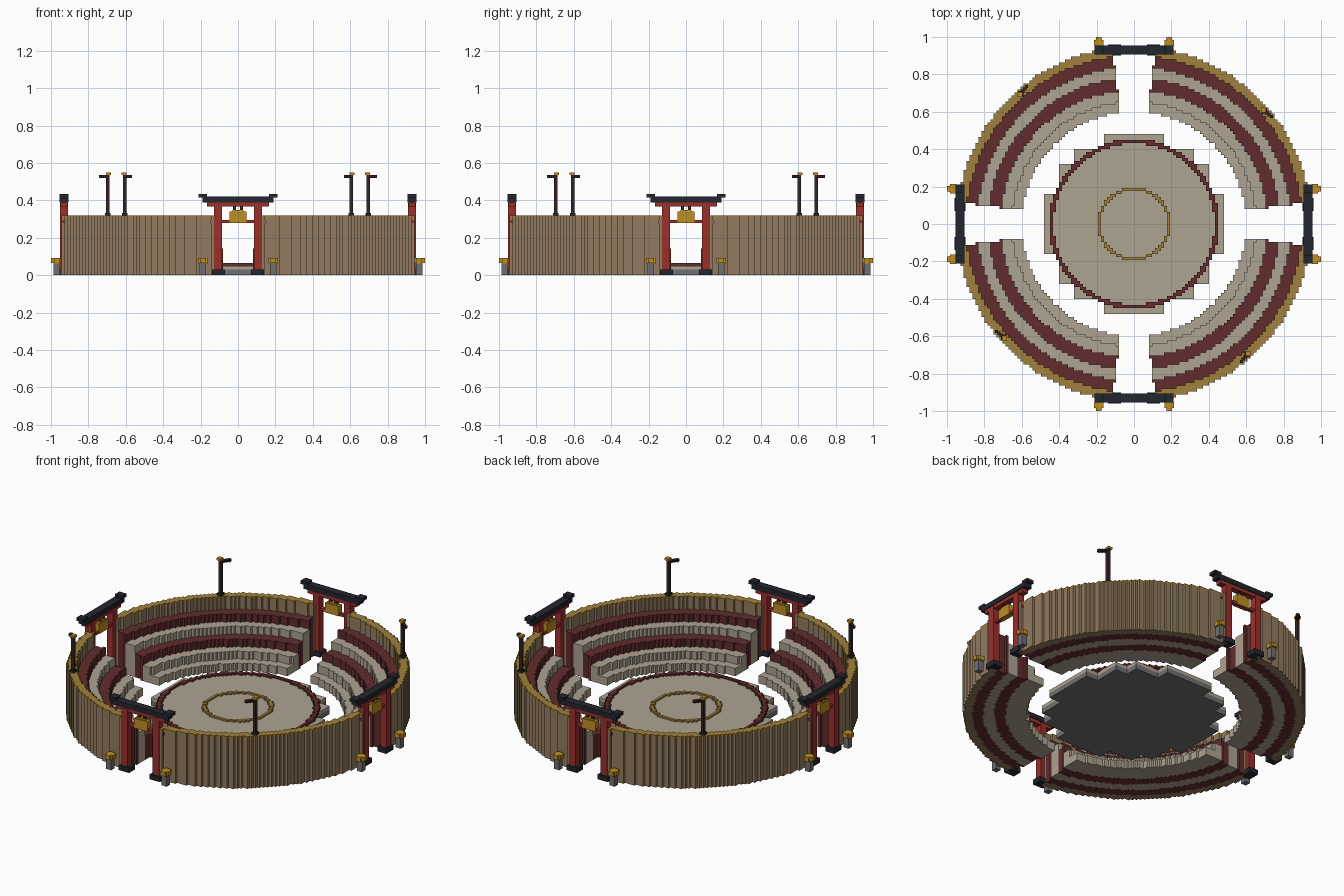
import bpy, bmesh, math
from mathutils import Matrix, Vector

if "Cube" in bpy.data.objects:
    bpy.data.objects.remove(bpy.data.objects["Cube"])

V = 0.016            # small block size
N = 62               # half the grid width in blocks


def mat(name, r, g, b):
    m = bpy.data.materials.new(name)
    lin = [((c / 255 + 0.055) / 1.055) ** 2.4 for c in (r, g, b)]
    m.diffuse_color = (*lin, 1)
    m.use_nodes = True
    m.node_tree.nodes["Principled BSDF"].inputs["Base Color"].default_value = m.diffuse_color
    return m


SAND = mat("sand stone", 174, 163, 145)
MAROON = mat("maroon seat", 98, 44, 45)
WOOD = mat("brown wood", 146, 123, 97)
OCHRE = mat("ochre trim", 160, 128, 60)
RED = mat("gate red", 154, 48, 43)
BLACK = mat("dark slate", 35, 38, 46)
STONE = mat("grey stone", 112, 112, 112)
GOLD = mat("gold", 190, 142, 36)
POLE = mat("dark pole wood", 52, 36, 36)


def finish(bm, name, material):
    me = bpy.data.meshes.new(name)
    bm.to_mesh(me)
    bm.free()
    me.materials.append(material)
    ob = bpy.data.objects.new(name, me)
    bpy.context.collection.objects.link(ob)
    return ob


def layer(name, material, rule, z0, z1, size=V, n=N):
    """Extrude every grid block whose centre satisfies the rule."""
    bm = bmesh.new()
    cache = {}

    def v(i, j, z):
        if (i, j, z) not in cache:
            cache[i, j, z] = bm.verts.new((i * size, j * size, z))
        return cache[i, j, z]

    cells = {(i, j) for i in range(-n, n) for j in range(-n, n)
             if rule((i + .5) * size, (j + .5) * size)}
    for i, j in cells:
        c = [(i, j), (i + 1, j), (i + 1, j + 1), (i, j + 1)]
        bm.faces.new([v(*p, z1) for p in c])
        bm.faces.new([v(*p, z0) for p in reversed(c)])
        for k, (dx, dy) in enumerate([(0, -1), (1, 0), (0, 1), (-1, 0)]):
            if (i + dx, j + dy) not in cells:
                a, b = c[k], c[(k + 1) % 4]
                bm.faces.new([v(*a, z0), v(*b, z0), v(*b, z1), v(*a, z1)])
    return finish(bm, name, material)


def ring(r0, r1, gap=0.0):
    def rule(x, y):
        a, b = sorted((abs(x), abs(y)))
        return r0 <= math.hypot(x, y) < r1 and a >= gap * b
    return rule


def boxes(name, material, spec, turn):
    """Boxes given as (x0, x1, y0, y1, z0, z1), turned by quarter turns."""
    bm = bmesh.new()
    rot = Matrix.Rotation(turn * math.pi / 2, 4, 'Z')
    for x0, x1, y0, y1, z0, z1 in spec:
        m = (rot @ Matrix.Translation(((x0 + x1) / 2, (y0 + y1) / 2, (z0 + z1) / 2))
             @ Matrix.Diagonal((x1 - x0, y1 - y0, z1 - z0, 1)))
        bmesh.ops.create_cube(bm, size=1, matrix=m)
    return finish(bm, name, material)


def both(x0, x1, *rest):
    return [(x0, x1, *rest), (-x1, -x0, *rest)]


# Seating tiers in four quadrants, then the outer wall and its trim
GAP = math.tan(math.radians(7))
tiers = [(0.60, 0.655, 0.048, SAND), (0.655, 0.715, 0.096, SAND),
         (0.715, 0.78, 0.144, MAROON), (0.78, 0.84, 0.192, SAND),
         (0.84, 0.90, 0.24, MAROON)]
for k, (r0, r1, h, m) in enumerate(tiers):
    layer(f"seat_tier_{k + 1}", m, ring(r0, r1, GAP), 0, h)
layer("outer_wall", WOOD, ring(0.90, 0.948, GAP), 0, 0.309)
layer("wall_trim", OCHRE, ring(0.90, 0.948, GAP), 0.309, 0.32)

# Central platform in coarse blocks, with two raised rings
def coarse(x, y):
    return math.hypot(x, y) < 0.475

layer("platform_base", STONE, coarse, 0, 0.03, 0.08, 6)
layer("platform_top", SAND, coarse, 0.03, 0.05, 0.08, 6)
layer("platform_floor", SAND, ring(0, 0.43), 0.05, 0.056)
layer("platform_red_ring", MAROON, ring(0.428, 0.453), 0.05, 0.066)
layer("platform_gold_ring", OCHRE, ring(0.178, 0.194), 0.05, 0.066)

for t, side in enumerate(("front", "right", "back", "left")):
    # Gate: posts, beams, dark roof bar with raised tips, hanging plaque
    boxes(f"{side}_gate_frame", RED,
          both(0.085, 0.127, -0.951, -0.909, 0.03, 0.385)
          + [(-0.165, 0.165, -0.949, -0.911, 0.368, 0.39),
             (-0.148, 0.148, -0.942, -0.918, 0.28, 0.296)], t)
    boxes(f"{side}_gate_feet", BLACK, both(0.07, 0.14, -0.96, -0.90, 0, 0.03), t)
    boxes(f"{side}_gate_roof", BLACK,
          [(-0.19, 0.19, -0.954, -0.906, 0.39, 0.42)]
          + both(0.165, 0.21, -0.954, -0.906, 0.415, 0.434), t)
    boxes(f"{side}_gate_plaque", GOLD,
          [(-0.046, 0.046, -0.947, -0.913, 0.28, 0.34),
           (-0.03, 0.03, -0.943, -0.917, 0.34, 0.35)], t)
    boxes(f"{side}_plaque_hanger", POLE,
          both(0.01, 0.026, -0.938, -0.922, 0.35, 0.37), t)
    # Stone lanterns beside the gate
    boxes(f"{side}_lantern_posts", STONE, both(0.172, 0.206, -0.987, -0.953, 0, 0.066), t)
    boxes(f"{side}_lantern_tops", GOLD,
          both(0.164, 0.214, -0.985, -0.952, 0.064, 0.092)
          + both(0.174, 0.204, -1.0, -0.945, 0.066, 0.092), t)
    # Lamp pole on the wall with a tangential arm
    px, py = 0.697, 0.605
    boxes(f"{side}_lamp_pole", POLE, [(px - .009, px + .009, py - .009, py + .009, 0.32, 0.535)], t)
    boxes(f"{side}_lamp_foot", BLACK, [(px - .015, px + .015, py - .015, py + .015, 0.32, 0.334)], t)
    boxes(f"{side}_lamp_arm", POLE,
          [(px + d - .009, px + d + .009, py - d * .8 - .009, py - d * .8 + .009, 0.52, 0.536)
           for d in (0.012, 0.025, 0.038)], t)
    boxes(f"{side}_lamp_cap", GOLD, [(px - .017, px + .01, py - .01, py + .017, 0.536, 0.55)], t)
